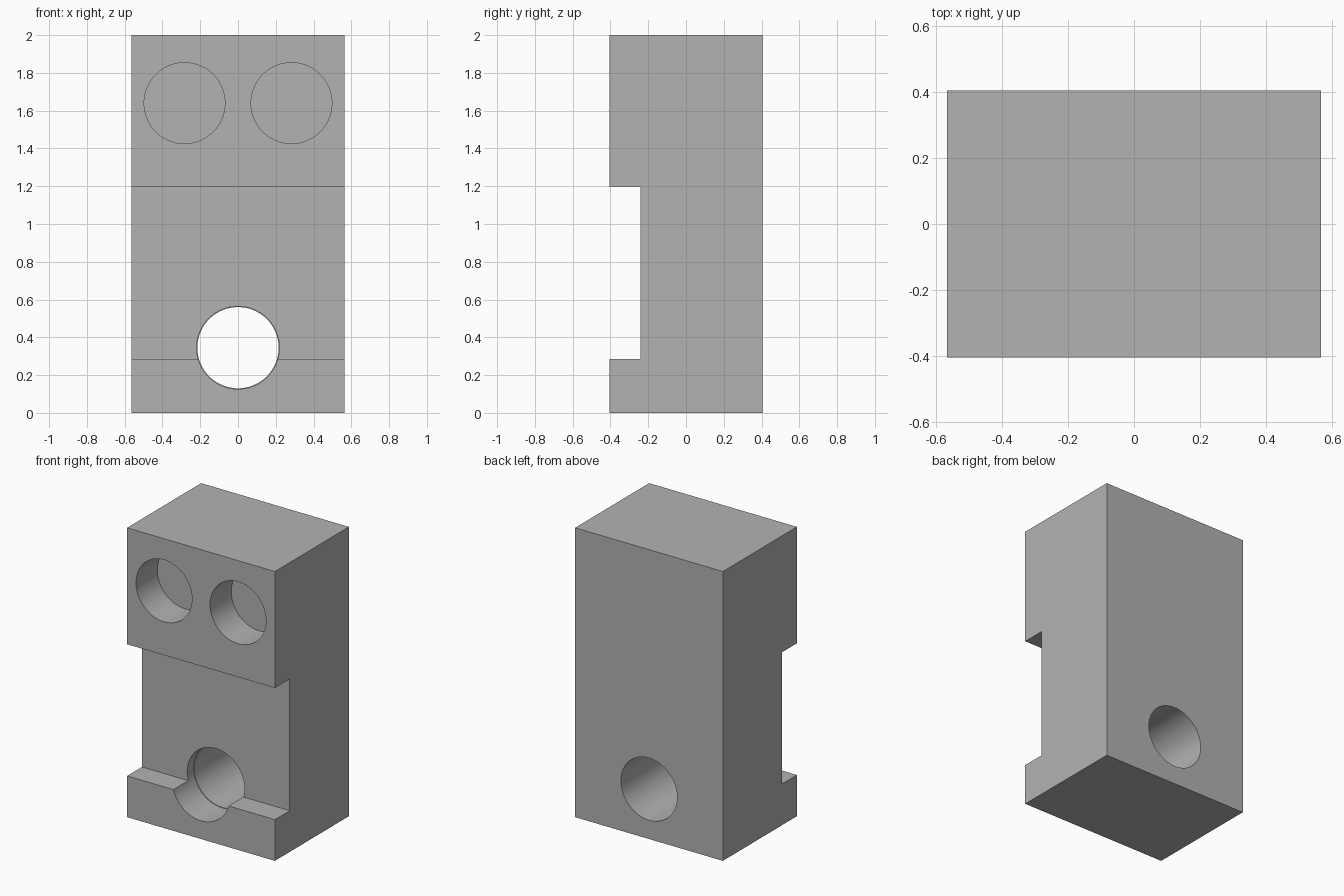
import bpy
import bmesh
import math

cube = bpy.data.objects.get("Cube")
if cube:
    bpy.data.objects.remove(cube, do_unlink=True)

HALF_W, HALF_D, HEIGHT = 0.565, 0.404, 2.0
NOTCH_Y, NOTCH_LOW, NOTCH_HIGH = -0.242, 0.285, 1.195
POCKET_Y = -0.172  # floor of the drilled pockets

grey = bpy.data.materials.new("plain grey")
grey.use_nodes = True
colour = (0.448, 0.448, 0.448, 1)
grey.diffuse_color = colour
grey.node_tree.nodes["Principled BSDF"].inputs["Base Color"].default_value = colour

# Block: side profile with a front notch, extruded across the width
profile = [(-HALF_D, 0), (HALF_D, 0), (HALF_D, HEIGHT), (-HALF_D, HEIGHT),
           (-HALF_D, NOTCH_HIGH), (NOTCH_Y, NOTCH_HIGH),
           (NOTCH_Y, NOTCH_LOW), (-HALF_D, NOTCH_LOW)]
bm = bmesh.new()
side = bm.faces.new([bm.verts.new((-HALF_W, y, z)) for y, z in profile])
extruded = bmesh.ops.extrude_face_region(bm, geom=[side])["geom"]
bmesh.ops.translate(bm, vec=(2 * HALF_W, 0, 0),
                    verts=[v for v in extruded if isinstance(v, bmesh.types.BMVert)])
bmesh.ops.recalc_face_normals(bm, faces=bm.faces)
mesh = bpy.data.meshes.new("notched_block")
bm.to_mesh(mesh)
bm.free()
mesh.materials.append(grey)
block = bpy.data.objects.new("notched_block", mesh)
bpy.context.collection.objects.link(block)


def drill(name, x, z, radius, y_end):
    """Cut a round hole from the front of the block back to y_end."""
    y_start = -0.6
    bpy.ops.mesh.primitive_cylinder_add(
        vertices=96, radius=radius, depth=y_end - y_start,
        location=(x, (y_start + y_end) / 2, z), rotation=(math.pi / 2, 0, 0))
    cutter = bpy.context.object
    cutter.name = name
    cutter.hide_render = True
    cutter.data.materials.append(grey)
    mod = block.modifiers.new(name, "BOOLEAN")
    mod.operation = "DIFFERENCE"
    mod.solver = "EXACT"
    mod.object = cutter
    bpy.context.view_layer.objects.active = block
    bpy.ops.object.modifier_apply(modifier=mod.name)
    bpy.data.objects.remove(cutter, do_unlink=True)


# Two blind pockets at the top, a through hole with a slight front step below
for label, x in (("right", -0.283), ("left", 0.283)):
    drill(label + "_pocket_cutter", x, 1.64, 0.214, POCKET_Y)
drill("through_hole_cutter", 0, 0.345, 0.215, 0.6)
drill("front_step_cutter", 0, 0.345, 0.219, POCKET_Y)

# Smooth hole walls, crisp edges
bpy.ops.object.select_all(action="DESELECT")
block.select_set(True)
bpy.context.view_layer.objects.active = block
bpy.ops.object.shade_smooth_by_angle(angle=math.radians(30))
